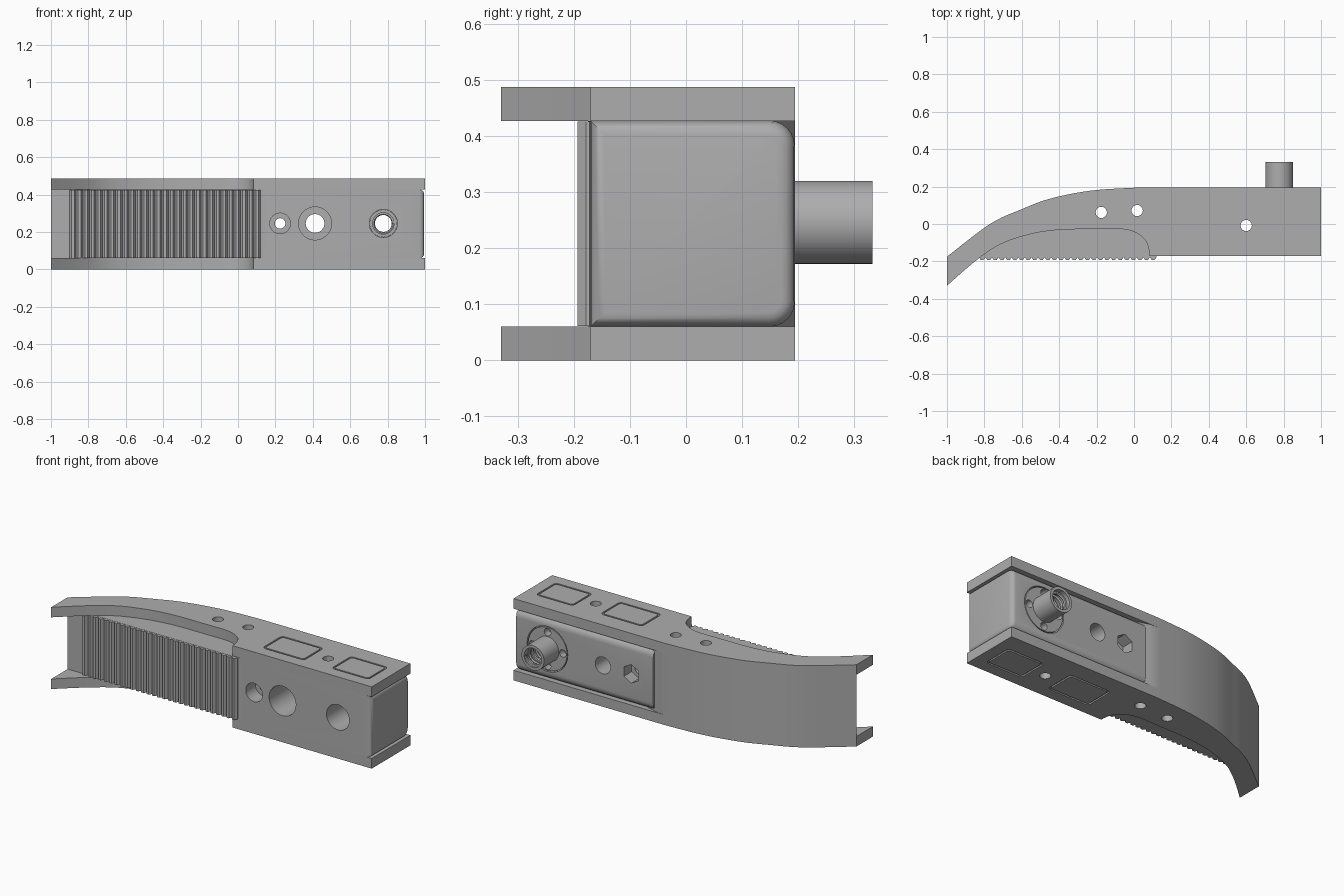
import bpy, bmesh, math
from mathutils import Vector, Matrix

cube = bpy.data.objects.get("Cube")
if cube:
    bpy.data.objects.remove(cube, do_unlink=True)

grey = bpy.data.materials.new("plain grey")
grey.use_nodes = True
COLOUR = (0.42, 0.42, 0.42, 1)
grey.diffuse_color = COLOUR
grey.node_tree.nodes["Principled BSDF"].inputs["Base Color"].default_value = COLOUR

LOW, HIGH, TOP = 0.06, 0.427, 0.487   # inner faces of the side plates, overall height
MID = 0.246                           # height of the bores
FRONT, BACK = -0.17, 0.194


def finish(name, bm):
    bmesh.ops.recalc_face_normals(bm, faces=bm.faces)
    mesh = bpy.data.meshes.new(name)
    bm.to_mesh(mesh)
    bm.free()
    mesh.materials.append(grey)
    obj = bpy.data.objects.new(name, mesh)
    bpy.context.collection.objects.link(obj)
    return obj


def prism(name, points, z0, z1):
    bm = bmesh.new()
    face = bm.faces.new([bm.verts.new((x, y, z0)) for x, y in points])
    out = bmesh.ops.extrude_face_region(bm, geom=[face])
    verts = [v for v in out["geom"] if isinstance(v, bmesh.types.BMVert)]
    bmesh.ops.translate(bm, verts=verts, vec=(0, 0, z1 - z0))
    return finish(name, bm)


def rod(name, centre, radius, length, axis="Y", sides=40):
    bm = bmesh.new()
    turn = Matrix.Rotation(math.pi / 2, 4, "X") if axis == "Y" else Matrix()
    bmesh.ops.create_cone(bm, cap_ends=True, segments=sides, radius1=radius, radius2=radius,
                          depth=length, matrix=Matrix.Translation(centre) @ turn)
    return finish(name, bm)


def y_rod(name, x, radius, y0, y1, z=MID, sides=40):
    return rod(name, (x, (y0 + y1) / 2, z), radius, y1 - y0, "Y", sides)


def activate(obj):
    bpy.ops.object.select_all(action="DESELECT")
    obj.select_set(True)
    bpy.context.view_layer.objects.active = obj


def cut(obj, cutters):
    for cutter in cutters:
        cutter.hide_render = True
        mod = obj.modifiers.new("cut", "BOOLEAN")
        mod.operation, mod.solver, mod.object = "DIFFERENCE", "EXACT", cutter
        activate(obj)
        bpy.ops.object.modifier_apply(modifier=mod.name)
        bpy.data.objects.remove(cutter, do_unlink=True)


def smooth_path(points, steps=6):
    """Catmull-Rom curve through the points."""
    p = [Vector(q) for q in [points[0]] + points + [points[-1]]]
    path = []
    for a, b, c, d in zip(p, p[1:], p[2:], p[3:]):
        for i in range(steps):
            t = i / steps
            path.append(0.5 * (2 * b + (c - a) * t + (2 * a - 5 * b + 4 * c - d) * t * t
                               + (3 * b - a - 3 * c + d) * t ** 3))
    return [tuple(q) for q in path + [p[-1]]]


def rounded_rect(x0, x1, y0, y1, r):
    corners = [(x1 - r, y1 - r), (x0 + r, y1 - r), (x0 + r, y0 + r), (x1 - r, y0 + r)]
    return [(cx + r * math.cos(a), cy + r * math.sin(a))
            for k, (cx, cy) in enumerate(corners)
            for a in [(k + i / 4) * math.pi / 2 for i in range(5)]]


def z_holes():
    spots = [(-0.175, 0.062), (0.017, 0.072), (0.6, -0.008)]
    return [rod("cutter", (x, y, MID), 0.03, 1, "Z", 24) for x, y in spots]


# Curved back line and concave front line
outer = smooth_path([(-1, -0.175), (-0.77, 0), (-0.6, 0.079), (-0.45, 0.135),
                     (-0.235, 0.178), (0, BACK)])
inner = smooth_path([(0.082, FRONT), (0.075, -0.12), (0.043, -0.068), (-0.04, -0.03),
                     (-0.2, -0.028), (-0.396, -0.031), (-0.556, -0.055), (-0.717, -0.11),
                     (-0.85, -0.2), (-1, -0.33)])

# Side plates with outlined panels
panels = [(0.23, 0.505), (0.685, 0.93)]
plate_profile = outer + [(1, BACK), (1, FRONT)] + inner
for side, z0, z1, face in (("lower", 0, LOW, 0), ("upper", HIGH, TOP, TOP)):
    plate = prism(side + "_side_plate", plate_profile, z0, z1)
    cut(plate, z_holes() + [prism("cutter", rounded_rect(a, b, -0.1, 0.085, 0.022),
                                  face - 0.008, face + 0.008) for a, b in panels])
    inward = 0.008 if face == 0 else -0.008
    for i, (a, b) in enumerate(panels):
        prism(f"{side}_panel_{i + 1}", rounded_rect(a + 0.01, b - 0.01, -0.09, 0.075, 0.014),
              min(face, face + inward), max(face, face + inward))

# Curved part of the core, sloping into the straight block
arch = prism("core_arch", outer + [(0.05, BACK - 0.002), (0.25, 0.13), (0.25, FRONT + 0.01),
                                   (0.09, -0.175)], LOW, HIGH)
cut(arch, z_holes() + [y_rod("cutter", 0.225, 0.06, -0.5, 0.5)])

# Straight block with rounded back and end edges
bm = bmesh.new()
bmesh.ops.create_cube(bm, size=1)
for v in bm.verts:
    v.co = (0.995 if v.co.x > 0 else 0.08, BACK if v.co.y > 0 else FRONT,
            HIGH if v.co.z > 0 else LOW)


def on(edge, axis, value):
    return all(abs(v.co[axis] - value) < 1e-4 for v in edge.verts)


back_edges = [e for e in bm.edges if on(e, 1, BACK) and (on(e, 2, LOW) or on(e, 2, HIGH))]
bmesh.ops.bevel(bm, geom=back_edges, offset=0.045, segments=6, profile=0.5, affect="EDGES")
end_edges = [e for e in bm.edges if on(e, 0, 0.995)]
bmesh.ops.bevel(bm, geom=end_edges, offset=0.025, segments=4, profile=0.5, affect="EDGES")
block = finish("core_block", bm)

SMALL, LARGE, PORT = 0.225, 0.412, 0.777
cut(block, z_holes() + [
    y_rod("cutter", SMALL, 0.028, -0.5, 0.5),
    y_rod("cutter", SMALL, 0.055, -0.5, -0.08),
    y_rod("cutter", SMALL, 0.056, 0.12, 0.5, sides=6),
    y_rod("cutter", LARGE, 0.05, -0.5, 0.5),
    y_rod("cutter", LARGE, 0.088, -0.5, 0.06),
    y_rod("cutter", PORT, 0.075, -0.5, 0.5),
    y_rod("cutter", PORT, 0.134, 0.15, 0.5, sides=64)])

# Grip with a row of fine teeth
x0, x1, count = -0.9, 0.12, 29
pitch = (x1 - x0) / count
comb = [(x1, -0.165), (x0, -0.165)]
for i in range(count):
    x = x0 + i * pitch
    comb += [(x, -0.178), (x + 0.3 * pitch, -0.193), (x + 0.7 * pitch, -0.193)]
comb.append((x1, -0.178))
prism("ridged_grip", comb, LOW + 0.001, HIGH - 0.001)

# Mounting flange with four screw holes
flange = y_rod("mounting_flange", PORT, 0.128, 0.15, BACK - 0.001, sides=64)
cut(flange, [y_rod("cutter", PORT, 0.072, 0, 0.5)] + [
    y_rod("cutter", PORT + 0.1 * math.cos(a), 0.022, 0, 0.5, MID + 0.1 * math.sin(a), 20)
    for a in [k * math.pi / 2 for k in range(4)]])

# Hollow spout with an internal thread
spout = y_rod("threaded_spout", PORT, 0.074, 0.05, 0.332, sides=48)
cut(spout, [y_rod("cutter", PORT, 0.057, 0, 0.5, sides=48)])
curve = bpy.data.curves.new("spout_thread", "CURVE")
curve.dimensions, curve.bevel_depth, curve.bevel_resolution = "3D", 0.009, 1
turns, per_turn = 8, 28
helix = curve.splines.new("POLY")
helix.points.add(turns * per_turn)
for i, p in enumerate(helix.points):
    a = i / per_turn * math.tau
    p.co = (PORT + 0.054 * math.cos(a), 0.065 + 0.255 * i / (turns * per_turn),
            MID + 0.054 * math.sin(a), 1)
curve.materials.append(grey)
thread = bpy.data.objects.new("spout_thread", curve)
bpy.context.collection.objects.link(thread)
activate(thread)
bpy.ops.object.convert(target="MESH")

# Smooth rounded surfaces, keep edges sharp
for obj in bpy.context.scene.objects:
    if obj.type == "MESH":
        activate(obj)
        bpy.ops.object.shade_smooth_by_angle(angle=math.radians(30))
